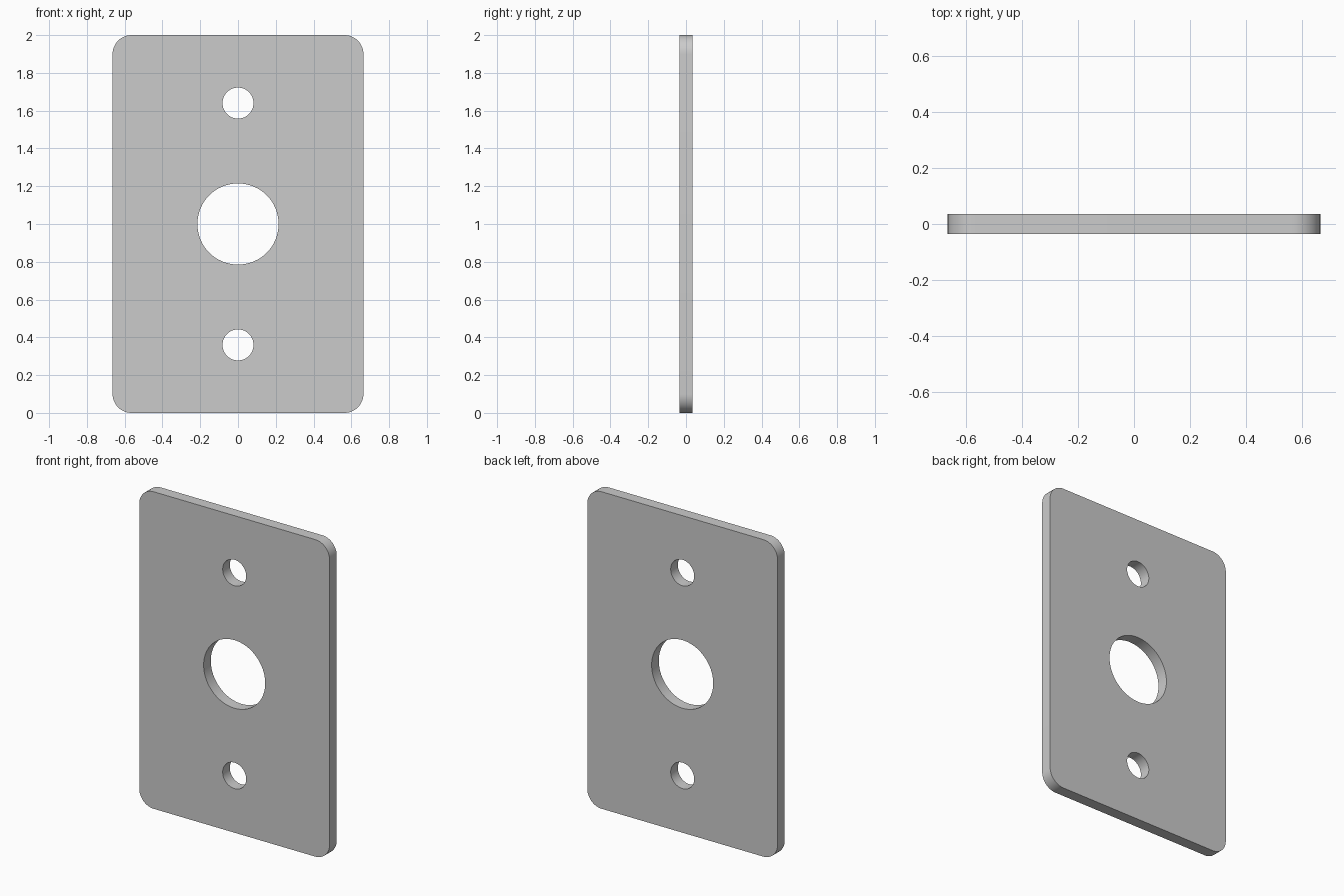
import bpy, bmesh
from math import sin, cos, pi

if "Cube" in bpy.data.objects:
    bpy.data.objects.remove(bpy.data.objects["Cube"])

HALF_W, HEIGHT, THICK, CORNER = 0.664, 2.0, 0.0714, 0.1


def arc(cx, cz, r, start, sweep, steps):
    """Points along an arc in the xz plane."""
    return [(cx + r * cos(start + sweep * i / steps),
             cz + r * sin(start + sweep * i / steps)) for i in range(steps + 1)]


def circle(cx, cz, r, steps=64):
    return arc(cx, cz, r, 0, 2 * pi, steps)[:-1]


# Rounded outline, corner by corner
x, lo, hi = HALF_W - CORNER, CORNER, HEIGHT - CORNER
outline = []
for i, (cx, cz) in enumerate([(x, hi), (-x, hi), (-x, lo), (x, lo)]):
    outline += arc(cx, cz, CORNER, i * pi / 2, pi / 2, 12)

# Large centre opening and the two screw holes
holes = [circle(0, 1.0, 0.215), circle(0, 0.36, 0.082), circle(0, 1.64, 0.082)]

# Fill the profile around its holes, then give it thickness
bm = bmesh.new()
for loop in [outline] + holes:
    verts = [bm.verts.new((px, -THICK / 2, pz)) for px, pz in loop]
    for a, b in zip(verts, verts[1:] + verts[:1]):
        bm.edges.new((a, b))
bmesh.ops.triangle_fill(bm, edges=bm.edges[:], use_beauty=True, normal=(0, -1, 0))
result = bmesh.ops.extrude_face_region(bm, geom=bm.faces[:], use_keep_orig=True)
moved = [g for g in result["geom"] if isinstance(g, bmesh.types.BMVert)]
bmesh.ops.translate(bm, verts=moved, vec=(0, THICK, 0))
bmesh.ops.recalc_face_normals(bm, faces=bm.faces[:])

mesh = bpy.data.meshes.new("wall_plate")
bm.to_mesh(mesh)
bm.free()
plate = bpy.data.objects.new("wall_plate", mesh)
bpy.context.collection.objects.link(plate)

# Smooth round edges, crisp rims
bpy.context.view_layer.objects.active = plate
plate.select_set(True)
bpy.ops.object.shade_smooth_by_angle()
